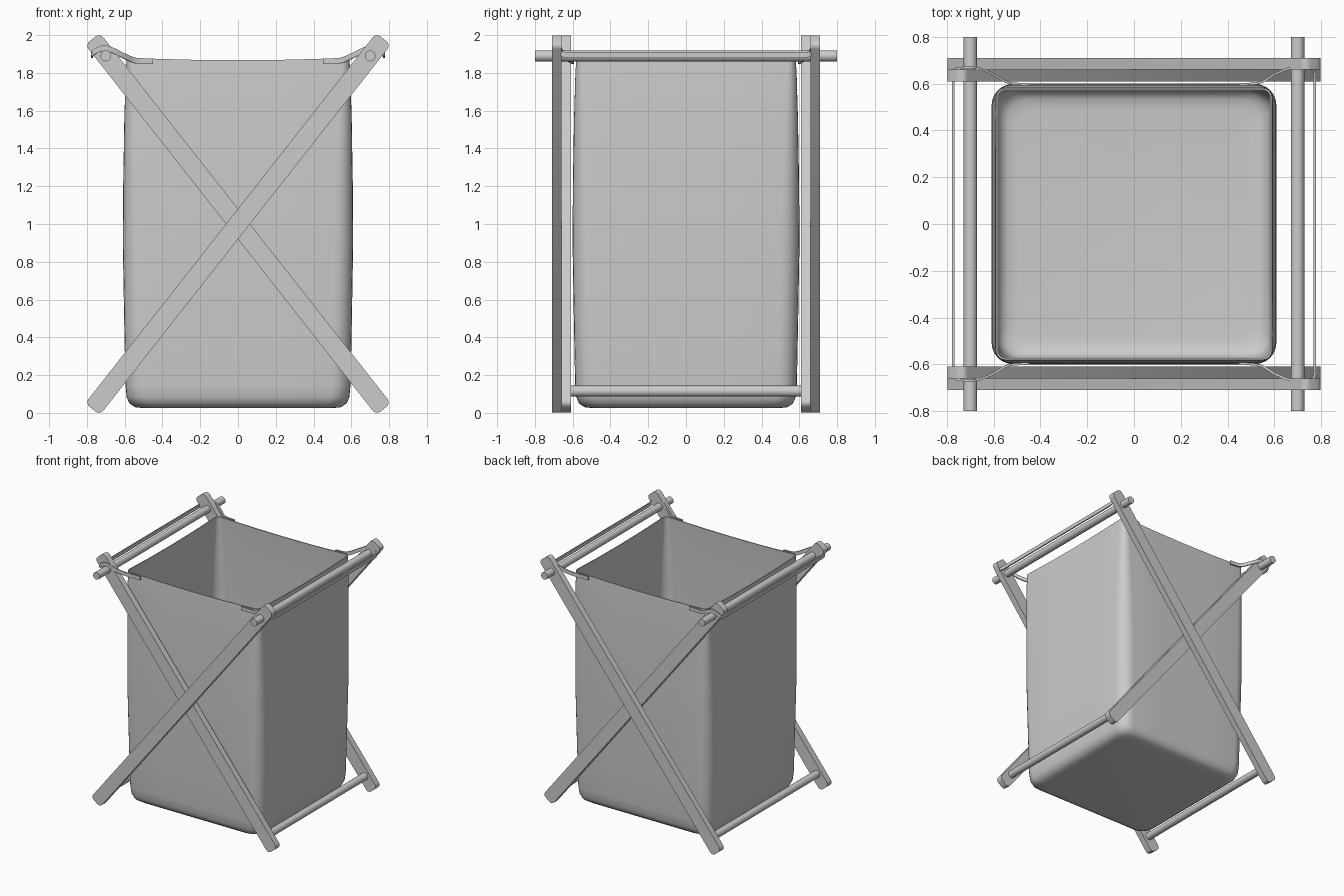
import bpy, bmesh, math
from mathutils import Vector, Matrix

if "Cube" in bpy.data.objects:
    bpy.data.objects.remove(bpy.data.objects["Cube"], do_unlink=True)

grey = bpy.data.materials.new("plain grey")
grey.use_nodes = True
grey.diffuse_color = (0.6, 0.6, 0.6, 1)
grey.node_tree.nodes["Principled BSDF"].inputs["Base Color"].default_value = grey.diffuse_color


def finish(name, bm, thickness=0, offset=-1):
    """Turn a bmesh into an object, thicken it if asked, and shade it."""
    bmesh.ops.recalc_face_normals(bm, faces=bm.faces)
    mesh = bpy.data.meshes.new(name)
    bm.to_mesh(mesh)
    bm.free()
    mesh.materials.append(grey)
    ob = bpy.data.objects.new(name, mesh)
    bpy.context.collection.objects.link(ob)
    bpy.ops.object.select_all(action="DESELECT")
    ob.select_set(True)
    bpy.context.view_layer.objects.active = ob
    if thickness:
        mod = ob.modifiers.new("thickness", "SOLIDIFY")
        mod.thickness, mod.offset = thickness, offset
        bpy.ops.object.modifier_apply(modifier=mod.name)
    bpy.ops.object.shade_smooth_by_angle(angle=math.radians(40))
    return ob


TILT = math.atan2(0.98, 0.77)


def bar(name, y, rise):
    """Flat leg with rounded ends; rise is +1 when it climbs towards +x."""
    bm = bmesh.new()
    bmesh.ops.create_cube(bm, size=1, matrix=Matrix.Diagonal((2.493, 0.05, 0.1, 1)))
    ends = [e for e in bm.edges if abs(e.verts[0].co.y - e.verts[1].co.y) > 0.01]
    bmesh.ops.bevel(bm, geom=ends, offset=0.03, segments=5, profile=0.5, affect="EDGES")
    place = Matrix.Translation((0, y, 1)) @ Matrix.Rotation(-rise * TILT, 4, "Y")
    bmesh.ops.transform(bm, matrix=place, verts=bm.verts)
    finish(name, bm)


def rod(name, x, z, half_length, radius=0.029):
    bm = bmesh.new()
    place = Matrix.Translation((x, 0, z)) @ Matrix.Rotation(math.pi / 2, 4, "X")
    bmesh.ops.create_cone(bm, cap_ends=True, segments=24, radius1=radius, radius2=radius,
                          depth=2 * half_length, matrix=place)
    finish(name, bm)


# Crossed legs: the outer frame climbs to +x, the inner one to -x
for side, label in ((-1, "front"), (1, "back")):
    bar(label + "_outer_leg", side * 0.685, 1)
    bar(label + "_inner_leg", side * 0.635, -1)

# Rods joining the legs
for side, label, reach in ((1, "left", 0.62), (-1, "right", 0.67)):
    rod(label + "_top_rod", side * 0.7, 1.89, 0.8)
    rod(label + "_bottom_rod", side * 0.7, 0.115, reach)


# Fabric bag: stacked rounded squares (half width, corner radius, height)
def rounded_square(half, radius):
    points = []
    for k in range(4):
        turn = Matrix.Rotation(k * math.pi / 2, 3, "Z")
        core = half - radius
        for i in range(7):
            a = math.pi / 12 * i
            points.append(turn @ Vector((core + radius * math.cos(a), core + radius * math.sin(a), 0)))
        for t in (0.5, 0, -0.5):
            points.append(turn @ Vector((core * t, half, 0)))
    return points


LEVELS = [(0.50, 0.10, 0.025), (0.545, 0.10, 0.03), (0.575, 0.10, 0.05), (0.59, 0.10, 0.085),
          (0.596, 0.10, 0.15), (0.602, 0.10, 0.45), (0.61, 0.10, 0.9), (0.608, 0.09, 1.2),
          (0.602, 0.07, 1.55), (0.595, 0.05, 1.78), (0.59, 0.04, 1.88)]
bm = bmesh.new()
rings = []
for half, radius, z in LEVELS:
    ring = []
    for p in rounded_square(half, radius):
        sag = 0
        if z == LEVELS[-1][2]:  # the rim hangs slightly between its corners
            sag = 0.013 * (1 - (min(abs(p.x), abs(p.y)) / half) ** 2)
        ring.append(bm.verts.new((p.x, p.y * 0.985, z - sag)))
    rings.append(ring)
bm.faces.new(rings[0])
for low, high in zip(rings, rings[1:]):
    for i in range(len(low)):
        j = (i + 1) % len(low)
        bm.faces.new((low[i], low[j], high[j], high[i]))
finish("fabric_bag", bm, 0.008)


# Hanging straps: from the bag, around the leg tops, along the rods
def smooth_path(points, steps=4):
    pts = [Vector(p) for p in points]
    pts = [pts[0]] + pts + [pts[-1]]
    out = []
    for a, b, c, d in zip(pts, pts[1:], pts[2:], pts[3:]):
        for s in range(steps):
            t = s / steps
            out.append(0.5 * (2 * b + (c - a) * t + (2 * a - 5 * b + 4 * c - d) * t ** 2
                              + (3 * b - a - 3 * c + d) * t ** 3))
    return out + [pts[-1]]


HALF_STRAP = smooth_path([(0.45, 0.597, 1.862), (0.54, 0.605, 1.865), (0.6, 0.64, 1.888),
                          (0.66, 0.664, 1.918), (0.71, 0.668, 1.932), (0.76, 0.664, 1.912),
                          (0.773, 0.645, 1.897), (0.773, 0.6, 1.895)])
for side, label in ((1, "left"), (-1, "right")):
    path = HALF_STRAP + [Vector((p.x, -p.y, p.z)) for p in reversed(HALF_STRAP)]
    bm = bmesh.new()
    rows = [[bm.verts.new((side * p.x, p.y, p.z + h)) for h in (-0.015, 0.015)] for p in path]
    for a, b in zip(rows, rows[1:]):
        bm.faces.new((a[0], b[0], b[1], a[1]))
    finish(label + "_strap", bm, 0.01, 0)
